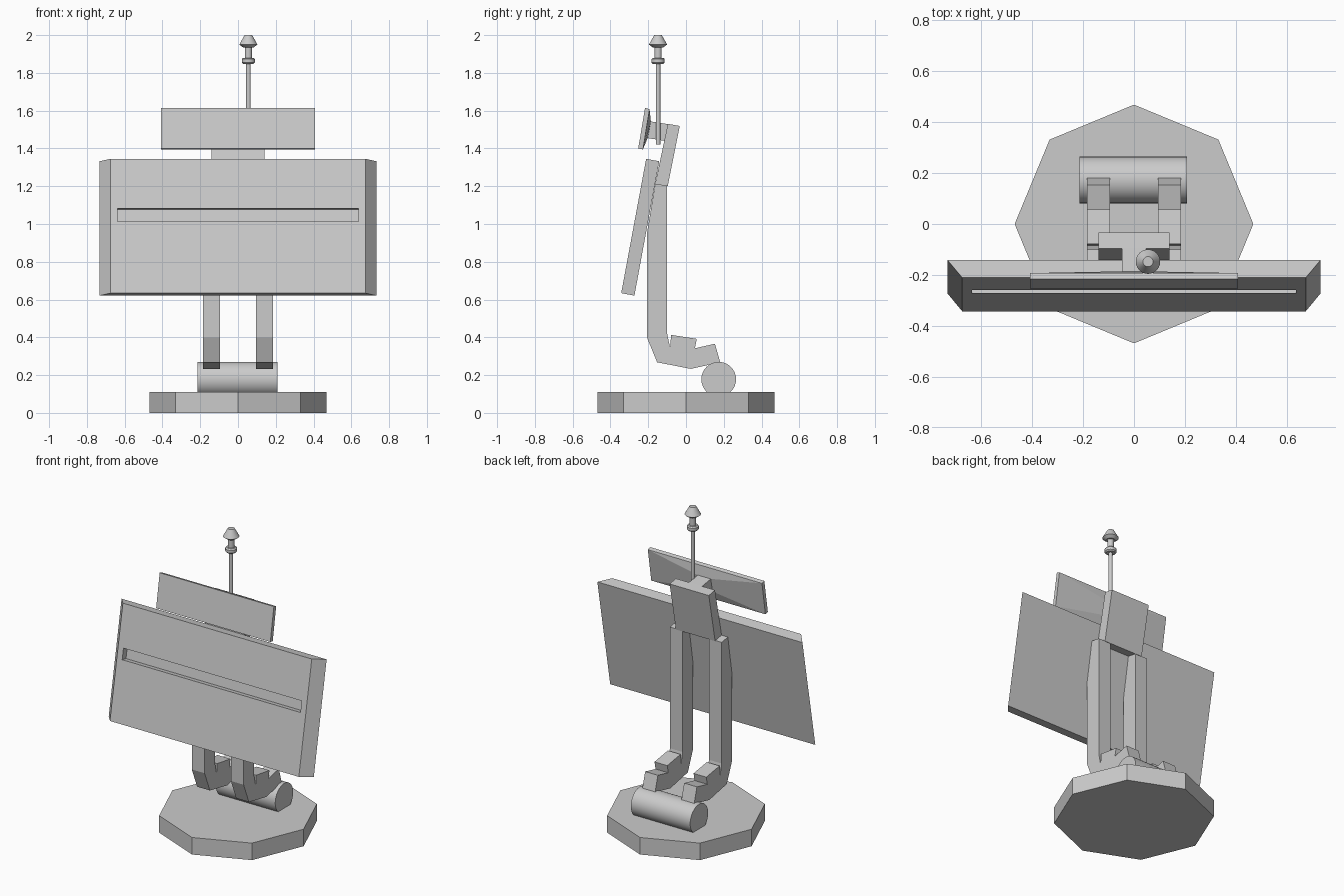
import bpy, bmesh, math

if "Cube" in bpy.data.objects:
    bpy.data.objects.remove(bpy.data.objects["Cube"])


def make(name, verts, faces):
    mesh = bpy.data.meshes.new(name)
    mesh.from_pydata(verts, [], faces)
    bm = bmesh.new()
    bm.from_mesh(mesh)
    bmesh.ops.recalc_face_normals(bm, faces=bm.faces)
    bm.to_mesh(mesh)
    bm.free()
    ob = bpy.data.objects.new(name, mesh)
    bpy.context.collection.objects.link(ob)
    return ob


def loft(name, rings):
    """Rectangular rings (half width, bottom yz, top yz) skinned front to back."""
    verts, faces = [], []
    for w, (yb, zb), (yt, zt) in rings:
        verts += [(-w, yb, zb), (w, yb, zb), (w, yt, zt), (-w, yt, zt)]
    for r in range(len(rings) - 1):
        for i in range(4):
            a, b = r * 4 + i, r * 4 + (i + 1) % 4
            faces.append((a, b, b + 4, a + 4))
    n = len(verts)
    faces += [(0, 1, 2, 3), (n - 4, n - 3, n - 2, n - 1)]
    return make(name, verts, faces)


def extrude_x(name, profile, x0, x1):
    n = len(profile)
    verts = [(x, y, z) for x in (x0, x1) for y, z in profile]
    faces = [tuple(range(n)), tuple(range(n, 2 * n))]
    faces += [(i, (i + 1) % n, (i + 1) % n + n, i + n) for i in range(n)]
    return make(name, verts, faces)


def lathe(name, profile, x, y, sides):
    verts, faces = [], []
    for r, z in profile:
        for i in range(sides):
            a = 2 * math.pi * i / sides
            verts.append((x + r * math.cos(a), y + r * math.sin(a), z))
    for k in range(len(profile) - 1):
        for i in range(sides):
            j = (i + 1) % sides
            faces.append((k * sides + i, k * sides + j, (k + 1) * sides + j, (k + 1) * sides + i))
    faces += [tuple(range(sides)), tuple(range(len(verts) - sides, len(verts)))]
    return make(name, verts, faces)


def smooth(ob):
    bpy.ops.object.select_all(action='DESELECT')
    ob.select_set(True)
    bpy.context.view_layer.objects.active = ob
    bpy.ops.object.shade_smooth_by_angle(angle=math.radians(30))


# Octagonal base
lathe("base", [(0.469, 0), (0.469, 0.11)], 0, 0, 8)

# Horizontal roller under the feet
bpy.ops.mesh.primitive_cylinder_add(vertices=32, radius=0.092, depth=0.424,
                                    location=(-0.003, 0.173, 0.178),
                                    rotation=(0, math.pi / 2, 0))
roller = bpy.context.object
roller.name = "roller"
smooth(roller)

# Pair of bent legs with stepped feet
leg = [(-0.100, 1.203), (-0.163, 1.213), (-0.207, 0.95), (-0.207, 0.40),
       (-0.153, 0.268), (0.026, 0.233), (0.181, 0.268), (0.153, 0.366),
       (0.047, 0.342), (0.057, 0.392), (-0.079, 0.413), (-0.084, 0.344),
       (-0.100, 0.42)]
for side, x0 in (("left", -0.185), ("right", 0.094)):
    extrude_x(side + "_leg", leg, x0, x0 + 0.091)

# Large tilted panel with sloping side edges
panel = loft("main_panel", [(0.675, (-0.343, 0.634), (-0.211, 1.345)),
                            (0.733, (-0.273, 0.621), (-0.142, 1.332))])

# Slot recessed into the panel front
ny, nz, deep = 0.983, -0.183, 0.04
lo, hi = (-0.2725, 1.013), (-0.2595, 1.083)
slot = loft("slot_cutter", [(0.637, (lo[0] + ny * d, lo[1] + nz * d),
                             (hi[0] + ny * d, hi[1] + nz * d)) for d in (-0.05, deep)])
slot.hide_render = True
cut = panel.modifiers.new("slot", 'BOOLEAN')
cut.operation = 'DIFFERENCE'
cut.solver = 'EXACT'
cut.object = slot

# Upper slab carried by the legs
loft("upper_slab", [(0.14, (-0.163, 1.213), (-0.096, 1.53)),
                    (0.14, (-0.097, 1.200), (-0.033, 1.519))])

# Small top panel with a shallow raised back
loft("top_panel", [(0.408, (-0.253, 1.400), (-0.217, 1.615)),
                   (0.408, (-0.228, 1.395), (-0.193, 1.608)),
                   (0.047, (-0.203, 1.455), (-0.186, 1.543))])

# Neck joining top panel and slab
loft("neck", [(0.047, (-0.21, 1.456), (-0.194, 1.544)),
              (0.047, (-0.10, 1.438), (-0.084, 1.527))])

# Thin mast with collar and cone tip
mast = lathe("mast", [(0.012, 1.42), (0.012, 1.848), (0.028, 1.848), (0.035, 1.855),
                      (0.035, 1.873), (0.028, 1.880), (0.019, 1.880), (0.019, 1.935),
                      (0.028, 1.935), (0.048, 1.950), (0.020, 2.0)], 0.055, -0.148, 24)
smooth(mast)
